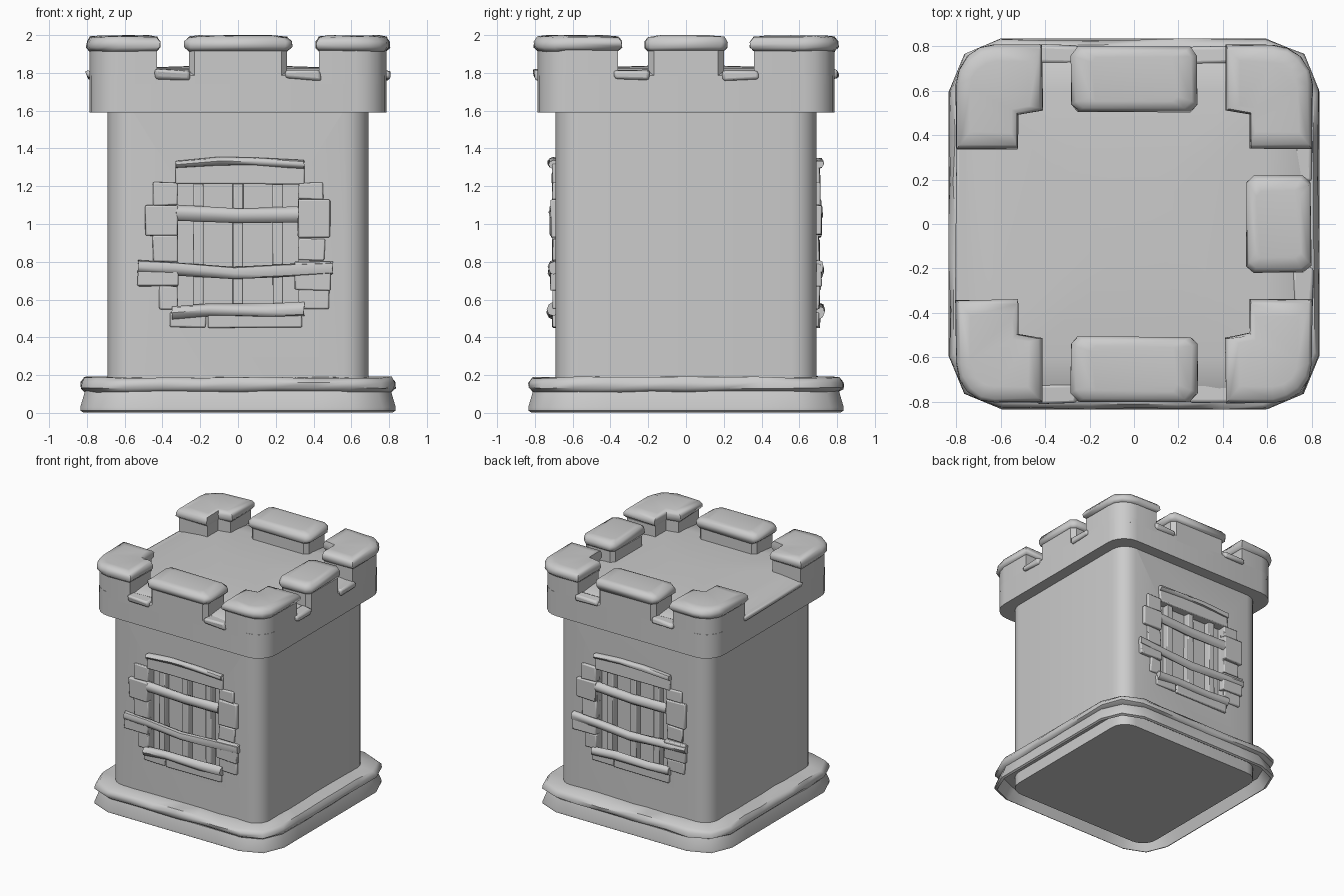
import bpy, bmesh, math, random
from mathutils import Vector, Matrix

random.seed(4)
old = bpy.data.objects.get("Cube")
if old:
    bpy.data.objects.remove(old, do_unlink=True)

stone = bpy.data.materials.new("grey_stone")
stone.use_nodes = True
stone.diffuse_color = (0.6, 0.6, 0.6, 1)
stone.node_tree.nodes["Principled BSDF"].inputs["Base Color"].default_value = (0.6, 0.6, 0.6, 1)


def smooth(obj, angle=35):
    bpy.ops.object.select_all(action='DESELECT')
    obj.select_set(True)
    bpy.context.view_layer.objects.active = obj
    bpy.ops.object.shade_smooth_by_angle(angle=math.radians(angle))


def loft(name, rings, turn=0, closed=False, wobble=0.0, angle=35):
    """Skin a list of equal rings; cap the ends, or join last to first."""
    bm = bmesh.new()
    loops = []
    for ring in rings:
        loops.append([bm.verts.new(Vector(p) + Vector([random.uniform(-wobble, wobble) for _ in range(3)]))
                      for p in ring])
    pairs = list(zip(loops, loops[1:]))
    if closed:
        pairs.append((loops[-1], loops[0]))
    else:
        bm.faces.new(loops[0])
        bm.faces.new(loops[-1])
    n = len(loops[0])
    for a, b in pairs:
        for i in range(n):
            j = (i + 1) % n
            bm.faces.new((a[i], a[j], b[j], b[i]))
    bmesh.ops.recalc_face_normals(bm, faces=bm.faces)
    bm.transform(Matrix.Rotation(turn, 4, 'Z'))
    mesh = bpy.data.meshes.new(name)
    bm.to_mesh(mesh)
    bm.free()
    obj = bpy.data.objects.new(name, mesh)
    bpy.context.collection.objects.link(obj)
    mesh.materials.append(stone)
    smooth(obj, angle)
    return obj


def rounded(half, radius, z, seg=5, cuts=1):
    """Square ring with rounded corners, straight sides split into cuts."""
    pts = []
    for q in range(4):
        rot = Matrix.Rotation(q * math.pi / 2, 3, 'Z')
        c = half - radius
        for i in range(seg + 1):
            t = i / seg * math.pi / 2
            pts.append(rot @ Vector((c + radius * math.cos(t), c + radius * math.sin(t), z)))
        for i in range(1, cuts):
            pts.append(rot @ Vector((c - 2 * c * i / cuts, half, z)))
    return pts


def scaled(outline, factor, z):
    """Outline grown about the middle of its bounds, at height z."""
    xs, ys = zip(*outline)
    cx, cy = (min(xs) + max(xs)) / 2, (min(ys) + max(ys)) / 2
    return [(cx + (x - cx) * factor, cy + (y - cy) * factor, z) for x, y in outline]


def block(name, x0, x1, z0, z1, y0, y1, turn, wobble=0.008, bevel=0.008):
    ring = [(x0, y0), (x1, y0), (x1, y1), (x0, y1)]
    obj = loft(name, [[(x, y, z) for x, y in ring] for z in (z0, z1)], turn, wobble=wobble)
    if bevel:
        mod = obj.modifiers.new("worn_edges", 'BEVEL')
        mod.width = bevel
        mod.segments = 2
    return obj


def bar(name, path, ry, rz, y, turn):
    """Rounded bar following points (x, z), lying across the front."""
    rings = []
    for x, z in path:
        rings.append([(x, y + ry * math.cos(i * math.pi / 4), z + rz * math.sin(i * math.pi / 4))
                      for i in range(8)])
    return loft(name, rings, turn, wobble=0.004, angle=50)


def merlon(name, outline, turn=0):
    loft(name, [scaled(outline, 1, z) for z in (1.74, 1.94)], turn)
    steps = ((1.0, 1.915), (1.1, 1.935), (1.09, 1.965), (1.0, 1.99), (0.75, 1.997))
    loft(name + "_cap", [scaled(outline, f, z) for f, z in steps], turn, wobble=0.004, angle=60)


# Tower body with recessed window openings front and back
body = loft("tower_body", [rounded(0.69, 0.13, z) for z in (0.003, 1.6)])
for y in (-0.69, 0.69):
    cutter = block("window_cutter", -0.32, 0.32, 0.53, 1.22, y - 0.06, y + 0.06, 0, 0, 0)
    mod = body.modifiers.new("window_opening", 'BOOLEAN')
    mod.operation = 'DIFFERENCE'
    mod.solver = 'EXACT'
    mod.object = cutter
    bpy.ops.object.select_all(action='DESELECT')
    bpy.context.view_layer.objects.active = body
    body.select_set(True)
    bpy.ops.object.modifier_apply(modifier=mod.name)
    bpy.data.objects.remove(cutter, do_unlink=True)
smooth(body)

# Flared plinth, hollow underneath
profile = [(0.68, 0.1), (0.785, 0.1), (0.82, 0.003), (0.835, 0.012), (0.835, 0.03), (0.81, 0.115), (0.68, 0.12)]
loft("plinth", [rounded(h, 0.24, z, 2, 6) for h, z in profile], closed=True, angle=50)
rim = [(0.68, 0.11), (0.805, 0.11), (0.83, 0.13), (0.83, 0.16), (0.81, 0.187), (0.68, 0.19)]
loft("plinth_rim", [rounded(h, 0.23, z, 2, 6) for h, z in rim], closed=True, wobble=0.006, angle=50)

# Parapet and gently domed roof
loft("parapet", [rounded(0.785, 0.16, z) for z in (1.59, 1.765)])
dome = [(0.785, 0.16, 1.75), (0.785, 0.16, 1.785), (0.75, 0.15, 1.81), (0.6, 0.13, 1.825), (0.2, 0.1, 1.838)]
loft("roof_floor", [rounded(h, r, z) for h, r, z in dome])

# Corner merlons, mirrored
arc = [(0.625 + 0.16 * math.cos(t), 0.625 + 0.16 * math.sin(t))
       for t in [i * math.pi / 8 for i in range(5)]]
corner = [(0.785, 0.36)] + arc + [(0.43, 0.785), (0.43, 0.52), (0.53, 0.50), (0.53, 0.36)]
for sx in (-1, 1):
    for sy in (-1, 1):
        merlon("corner_merlon", [(x * sx, y * sy) for x, y in corner])

# Middle merlons: front, +x side and back; the -x side is open
for turn, w in ((0, 0.26), (math.pi / 2, 0.2), (math.pi, 0.26)):
    e = w - 0.03
    merlon("middle_merlon", [(-w, -0.75), (-e, -0.785), (e, -0.785), (w, -0.75),
                             (w, -0.55), (e, -0.52), (-e, -0.52), (-w, -0.55)], turn)
    for s in (-1, 1):
        a, b = sorted((s * (w - 0.01), s * (w + 0.18)))
        block("gap_sill", a, b, 1.765, 1.815, -0.805, -0.72, turn, 0.01, 0.015)
block("gap_sill_long", -0.37, 0.37, 1.765, 1.81, -0.805, -0.72, -math.pi / 2, 0.01, 0.015)

# Window surround: (x0, x1, z0, z1, outer depth)
bricks = [(-0.45, -0.32, 1.10, 1.22, 0.71), (-0.49, -0.32, 0.94, 1.10, 0.718),
          (-0.45, -0.32, 0.80, 0.94, 0.706), (-0.53, -0.32, 0.67, 0.79, 0.718),
          (-0.42, -0.32, 0.55, 0.67, 0.706), (0.32, 0.45, 1.13, 1.22, 0.71),
          (0.32, 0.49, 0.93, 1.13, 0.718), (0.32, 0.46, 0.81, 0.92, 0.706),
          (0.30, 0.49, 0.65, 0.80, 0.718), (0.32, 0.48, 0.55, 0.65, 0.706),
          (-0.36, -0.17, 0.45, 0.53, 0.705), (-0.16, 0.34, 0.45, 0.53, 0.707)]
for turn in (0, math.pi):
    for x0, x1, z0, z1, d in bricks:
        block("window_brick", x0, x1, z0, z1, -d, -0.66, turn, 0.005)
    block("lintel", -0.33, 0.35, 1.21, 1.32, -0.71, -0.63, turn, 0.004)
    bar("lintel_ridge", [(-0.33, 1.315), (-0.1, 1.33), (0.1, 1.33), (0.35, 1.315)], 0.03, 0.022, -0.70, turn)
    bar("window_sill", [(-0.35, 0.53), (-0.15, 0.545), (0.15, 0.54), (0.35, 0.55)], 0.035, 0.035, -0.70, turn)
    bar("upper_crossbar", [(-0.33, 1.06), (0, 1.045), (0.32, 1.05)], 0.03, 0.04, -0.695, turn)
    bar("lower_crossbar", [(-0.53, 0.775), (-0.33, 0.765), (-0.02, 0.74), (0.25, 0.755), (0.5, 0.765)],
        0.03, 0.035, -0.70, turn)
    for x in (-0.21, 0, 0.21):
        block("upright_bar", x - 0.027, x + 0.027, 0.53, 1.22, -0.685, -0.62, turn, 0.002, 0.006)
